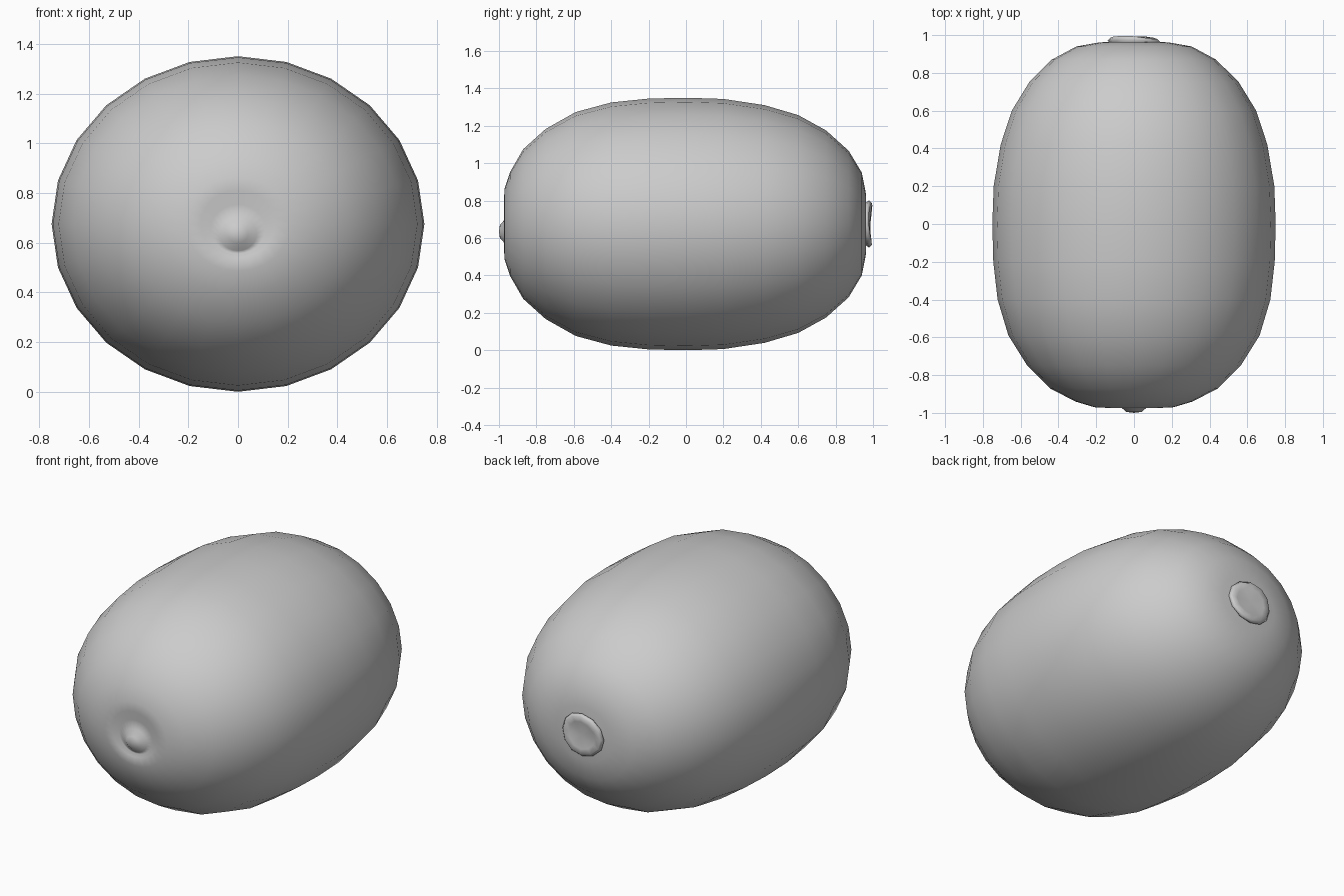
import bpy, bmesh, math

cube = bpy.data.objects.get("Cube")
if cube:
    bpy.data.objects.remove(cube, do_unlink=True)

skin = bpy.data.materials.new("grey skin")
skin.use_nodes = True
colour = (0.6, 0.6, 0.6, 1)
skin.diffuse_color = colour
skin.node_tree.nodes["Principled BSDF"].inputs["Base Color"].default_value = colour

MID = 0.675
FLATTEN = 0.9


def lathe(name, profile, sides, shape=None):
    """Join (y, radius) rings along y, with a pole wherever the radius is 0."""
    bm = bmesh.new()
    rings = []
    for y, r in profile:
        ring = []
        for i in range(sides if r else 1):
            a = math.tau * i / sides
            x, z = r * math.sin(a), r * math.cos(a) * FLATTEN
            dx, dy, dz = shape(y, r, a) if shape else (0, 0, 0)
            ring.append(bm.verts.new((x + dx, y + dy, MID + z + dz)))
        rings.append(ring)
    for lo, hi in zip(rings, rings[1:]):
        for i in range(sides):
            j = (i + 1) % sides
            quad = [lo[i % len(lo)], lo[j % len(lo)], hi[j % len(hi)], hi[i % len(hi)]]
            bm.faces.new(list(dict.fromkeys(quad)))
    bmesh.ops.recalc_face_normals(bm, faces=bm.faces)
    mesh = bpy.data.meshes.new(name)
    bm.to_mesh(mesh)
    bm.free()
    mesh.shade_smooth()
    mesh.materials.append(skin)
    obj = bpy.data.objects.new(name, mesh)
    bpy.context.collection.objects.link(obj)
    return obj


# Fruit body, with a shallow dimple and a drooping nub at the front
def droop(y, r, a):
    return (0, 0, -0.04 if r < 0.09 else -0.02 if r < 0.13 else 0)


body = [(-1.0, 0), (-0.995, 0.04), (-0.965, 0.075), (-0.96, 0.11), (-0.973, 0.15),
        (-0.97, 0.21), (-0.94, 0.31), (-0.87, 0.445), (-0.75, 0.565),
        (-0.59, 0.665), (-0.4, 0.722), (-0.2, 0.745), (0, 0.75), (0.2, 0.743),
        (0.42, 0.706), (0.6, 0.647), (0.75, 0.555), (0.87, 0.435),
        (0.94, 0.305), (0.962, 0.18), (0.965, 0)]
lathe("fruit_body", body, 24, droop)


# Uneven stem scar at the back, raised at the rim and dented in the middle
def ripple(y, r, a):
    if y < 0.97:
        return (0, 0, 0)
    return (0, 0.007 * math.cos(2 * a + 0.6) - 0.004 * math.sin(a), 0)


scar = [(0.955, 0.12), (0.972, 0.14), (0.988, 0.125), (0.985, 0.09), (0.975, 0)]
lathe("stem_scar", scar, 12, ripple)
